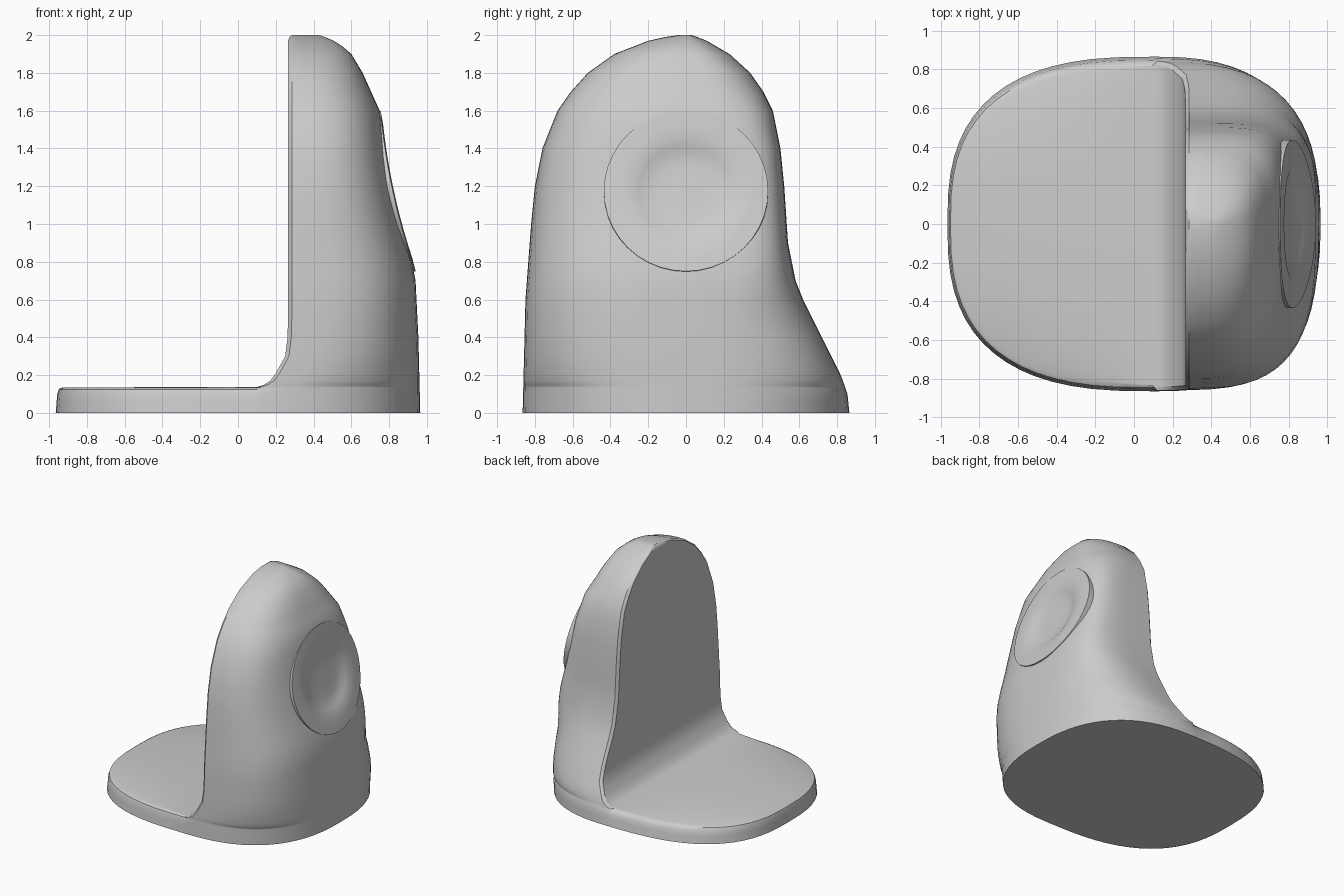
import bpy, bmesh, math
from mathutils import Matrix, Vector

if "Cube" in bpy.data.objects:
    bpy.data.objects.remove(bpy.data.objects["Cube"])

grey = bpy.data.materials.new("light grey")
grey.use_nodes = True
grey.diffuse_color = (0.6, 0.6, 0.6, 1)
grey.node_tree.nodes["Principled BSDF"].inputs["Base Color"].default_value = (0.6, 0.6, 0.6, 1)


def lerp(table, z):
    for (a, u), (b, v) in zip(table, table[1:]):
        if z <= b:
            return u + (v - u) * (z - a) / (b - a)
    return table[-1][1]


def power(value, p):
    return math.copysign(abs(value) ** (2 / p), value)


def make_object(name, bm):
    bmesh.ops.recalc_face_normals(bm, faces=bm.faces)
    mesh = bpy.data.meshes.new(name)
    bm.to_mesh(mesh)
    bm.free()
    mesh.materials.append(grey)
    obj = bpy.data.objects.new(name, mesh)
    bpy.context.collection.objects.link(obj)
    return obj


def loft(bm, rings):
    rings = [[bm.verts.new(co) for co in ring] for ring in rings]
    n = len(rings[0])
    for low, high in zip(rings, rings[1:]):
        for i in range(n):
            j = (i + 1) % n
            bm.faces.new((low[i], low[j], high[j], high[i]))
    bm.faces.new(rings[0][::-1])
    bm.faces.new(rings[-1])


# Outlines by height: both sides, outer wall, flat inner wall, corner squareness
SIDE_NEAR = [(0, .865), (.6, .85), (1, .82), (1.2, .8), (1.4, .76), (1.6, .68), (1.7, .61),
             (1.8, .52), (1.9, .38), (1.97, .2), (1.99, .11), (2, .04)]
SIDE_FAR = [(0, .865), (.1, .855), (.2, .82), (.4, .72), (.6, .62), (.7, .58), (.9, .54),
            (1.2, .52), (1.4, .5), (1.6, .46), (1.7, .41), (1.8, .34), (1.9, .23),
            (1.97, .11), (1.99, .06), (2, .03)]
OUTER = [(0, .965), (.4, .955), (.7, .94), (.8, .92), (1, .865), (1.2, .82), (1.4, .785),
         (1.6, .75), (1.8, .66), (1.9, .6), (1.96, .53), (1.99, .46), (2, .43)]
INNER = [(0, .1), (.137, .1), (.15, .14), (.17, .17), (.21, .2), (.3, .25), (.4, .262),
         (.5, .265), (1.97, .265), (1.99, .272), (2, .285)]
SQUARE_NEAR = [(0, 2.5), (.6, 3), (1.5, 3), (2, 2.6)]
SQUARE_FAR = [(0, 2.5), (.5, 3), (.9, 5), (1.4, 5), (1.7, 3.2), (2, 2.6)]
PLATE_INSET = [(0, 0), (.1, .008), (.125, .016), (.135, .035)]
PLATE_TOP = .135
ARC = 32
CHAMFER = .02


def section(z):
    near, far, inner = lerp(SIDE_NEAR, z), lerp(SIDE_FAR, z), lerp(INNER, z)
    chamfer = min(CHAMFER, far * .4)
    points = []
    # Outer wall, from the near corner round to the far corner
    for i in range(ARC + 1):
        a = math.pi * (i / ARC - .5)
        width, p = (far, lerp(SQUARE_FAR, z)) if a > 0 else (near, lerp(SQUARE_NEAR, z))
        start = inner + chamfer
        points.append((start + (lerp(OUTER, z) - start) * power(max(math.cos(a), 0), p),
                       width * power(math.sin(a), p), z))
    # Rounded plate edge below, straight inner wall above
    for i in range(ARC + 1):
        a = math.pi * (.5 - i / ARC)
        on_plate = z <= PLATE_TOP
        inset = lerp(PLATE_INSET, z) if on_plate else chamfer
        width = (far if a > 0 else near) - inset
        reach = inner + .965 - inset if on_plate else 0
        points.append((inner - reach * power(max(math.cos(a), 0), 2.7),
                       width * power(math.sin(a), 2.7), z))
    return points


levels = [0, .06, .1, .125, .135, .137, .15, .17, .21, .25, .3, .4, .5]
levels += [.6 + .1 * i for i in range(11)]
levels += [1.66, 1.7, 1.75, 1.8, 1.85, 1.9, 1.94, 1.97, 1.99, 2]
bm = bmesh.new()
loft(bm, [section(z) for z in levels])
bmesh.ops.remove_doubles(bm, verts=bm.verts, dist=.0005)
body = make_object("bookend_body", bm)

# Round dish set in the sloping outer wall
RADIUS = .435
normal = Vector((.977, 0, .213))
placing = Matrix.Translation((.848, 0, 1.175)) @ normal.to_track_quat('Z', 'Y').to_matrix().to_4x4()


def disc(name, profile, segments=40):
    rings = []
    for r, h in profile:
        ring = []
        for i in range(segments):
            a = math.tau * i / segments
            co = placing @ Vector((r * math.cos(a), r * math.sin(a), h))
            co.x -= .15 * co.y ** 2
            ring.append(co)
        rings.append(ring)
    bm = bmesh.new()
    loft(bm, rings)
    return make_object(name, bm)


dish = disc("round_dish", [(RADIUS, -.1), (RADIUS, 0), (.36, -.003), (.29, -.01), (.25, -.025),
                           (.21, -.04), (.16, -.048), (.08, -.05), (.01, -.05)])
cutter = disc("dish_cutter", [(RADIUS - .005, -.09), (RADIUS - .005, .2)])
cutter.hide_render = True

cut = body.modifiers.new("dish recess", 'BOOLEAN')
cut.operation = 'DIFFERENCE'
cut.solver = 'EXACT'
cut.object = cutter
bpy.context.view_layer.objects.active = body
bpy.ops.object.modifier_apply(modifier=cut.name)
bpy.data.objects.remove(cutter)

# Soft shading with crisp rims
for obj in (body, dish):
    bpy.ops.object.select_all(action='DESELECT')
    obj.select_set(True)
    bpy.context.view_layer.objects.active = obj
    bpy.ops.object.shade_smooth_by_angle(angle=math.radians(35))
